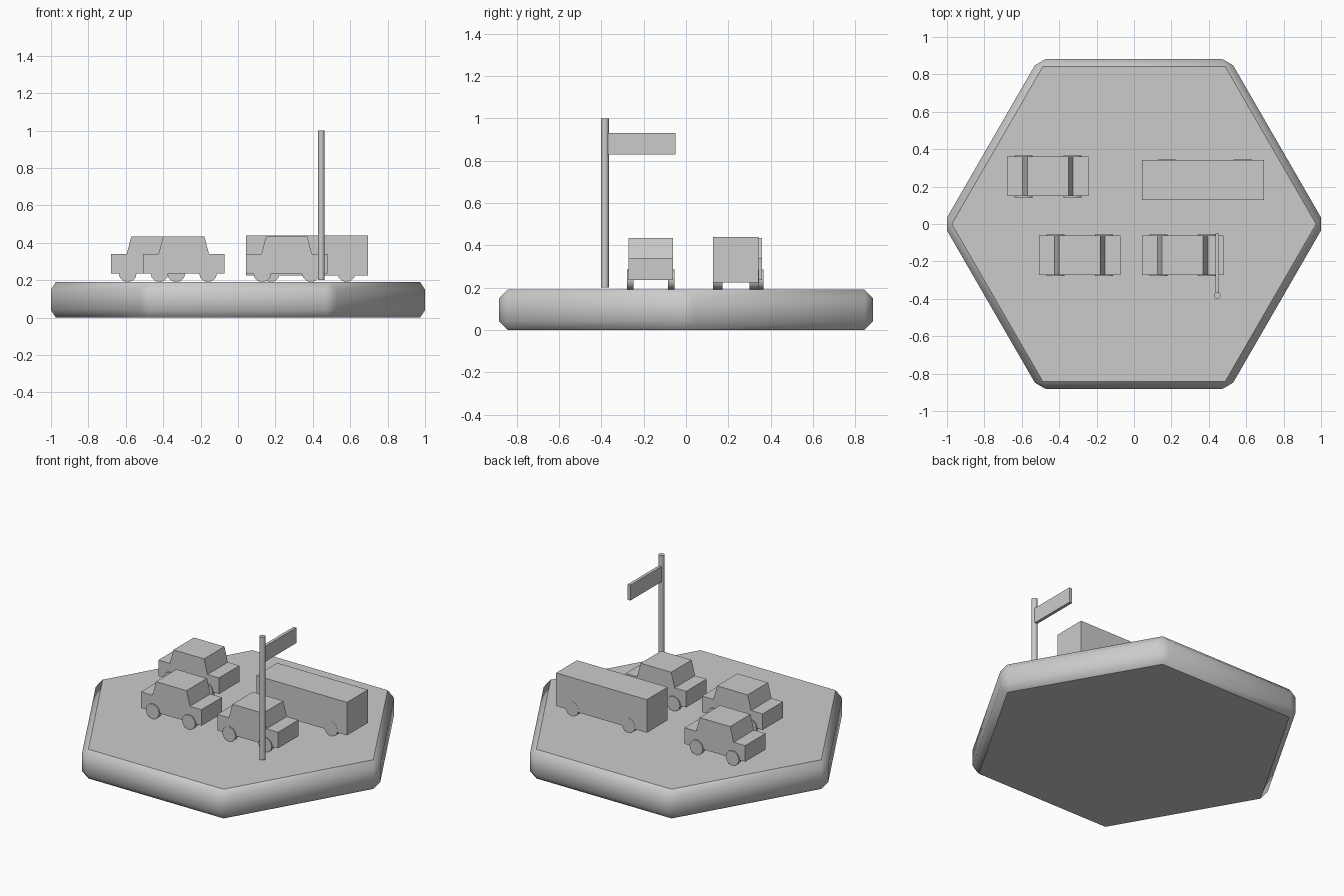
import bpy, bmesh
from math import radians, pi

if "Cube" in bpy.data.objects:
    bpy.data.objects.remove(bpy.data.objects["Cube"])

BASE_TOP = 0.19
WHEEL_R = 0.048


def box(name, x, y, z):
    """Box from (min, max) pairs."""
    size = [b - a for a, b in (x, y, z)]
    centre = [(a + b) / 2 for a, b in (x, y, z)]
    bpy.ops.mesh.primitive_cube_add(size=1, location=centre)
    ob = bpy.context.object
    ob.name, ob.scale = name, size
    return ob


def cylinder(name, sides, radius, depth, loc, rot=(0, 0, 0), smooth=True):
    bpy.ops.mesh.primitive_cylinder_add(vertices=sides, radius=radius, depth=depth,
                                        location=loc, rotation=rot)
    ob = bpy.context.object
    ob.name = name
    if smooth:
        bpy.ops.object.shade_smooth_by_angle(angle=radians(40))
    return ob


def extrude_profile(name, points, y0, y1):
    """Side outline in x/z pushed along y."""
    bm = bmesh.new()
    face = bm.faces.new([bm.verts.new((x, y0, z)) for x, z in points])
    res = bmesh.ops.extrude_face_region(bm, geom=[face])
    verts = [v for v in res["geom"] if isinstance(v, bmesh.types.BMVert)]
    bmesh.ops.translate(bm, verts=verts, vec=(0, y1 - y0, 0))
    bmesh.ops.recalc_face_normals(bm, faces=bm.faces)
    me = bpy.data.meshes.new(name)
    bm.to_mesh(me)
    bm.free()
    ob = bpy.data.objects.new(name, me)
    bpy.context.collection.objects.link(ob)
    return ob


def wheels(name, xs, y0, y1, width=0.03):
    """A wheel against each outer side at every axle position."""
    for x in xs:
        for y in (y0 + width / 2, y1 - width / 2):
            cylinder(name, 12, WHEEL_R, width, (x, y, BASE_TOP + WHEEL_R), (pi / 2, 0, 0))


def car(cx, cy):
    # one-piece body: bonnet, sloped screens, roof, boot
    half = [(0.218, 0.235), (0.218, 0.34), (0.135, 0.34), (0.11, 0.435)]
    outline = [(cx + x, z) for x, z in half] + [(cx - x, z) for x, z in reversed(half)]
    extrude_profile("car_body", outline, cy - 0.105, cy + 0.105)
    wheels("car_wheel", (cx - 0.13, cx + 0.13), cy - 0.112, cy + 0.112)


# hexagonal base with chamfered edges and corners
base = cylinder("hex_base", 6, 1.02, BASE_TOP, (0, 0, BASE_TOP / 2),
                (0, 0, pi / 6), smooth=False)
bevel = base.modifiers.new("chamfer", 'BEVEL')
bevel.width, bevel.segments, bevel.limit_method = 0.04, 1, 'NONE'
bpy.ops.object.modifier_apply(modifier="chamfer")
bpy.ops.object.shade_smooth_by_angle(angle=radians(40))

# parked cars
for cx, cy in ((-0.46, 0.255), (-0.29, -0.167), (0.26, -0.167)):
    car(cx, cy)

# bus
box("bus_body", (0.042, 0.695), (0.128, 0.343), (0.225, 0.44))
wheels("bus_wheel", (0.175, 0.58), 0.127, 0.344, 0.045)

# stop pole with sign board
cylinder("sign_pole", 12, 0.018, 0.8, (0.445, -0.383, 0.6))
box("sign_board", (0.435, 0.455), (-0.375, -0.05), (0.83, 0.93))
